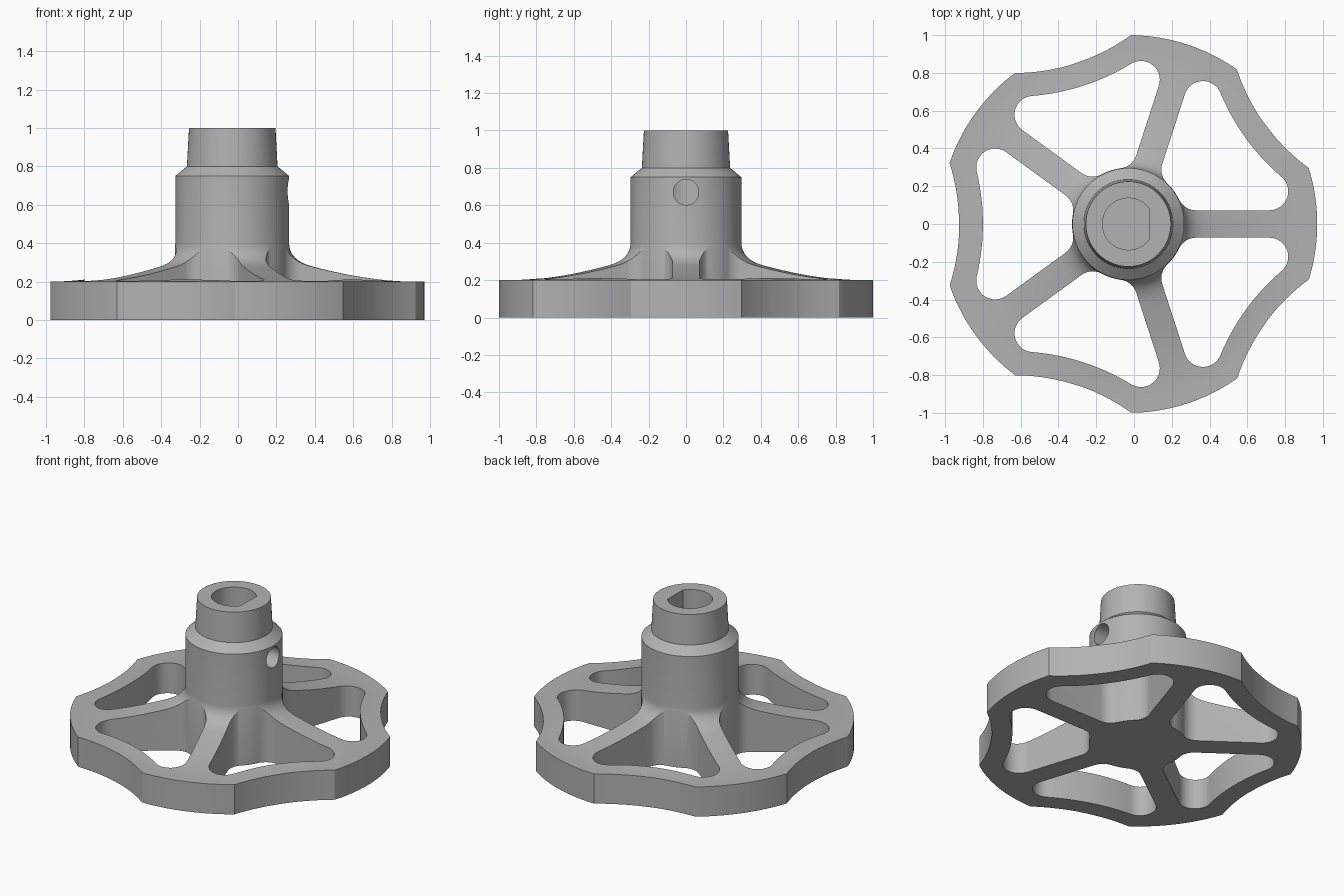
import bpy, bmesh, math
from mathutils import Vector, Matrix

cube = bpy.data.objects.get("Cube")
if cube:
    bpy.data.objects.remove(cube, do_unlink=True)

HUB = Vector((-0.03, 0, 0))
STEP = math.radians(72)

grey = bpy.data.materials.new("cast_grey")
grey.use_nodes = True
grey.diffuse_color = (0.45, 0.45, 0.45, 1)
grey.node_tree.nodes["Principled BSDF"].inputs["Base Color"].default_value = (0.45, 0.45, 0.45, 1)


def make_object(name, bm):
    bmesh.ops.recalc_face_normals(bm, faces=bm.faces)
    mesh = bpy.data.meshes.new(name)
    bm.to_mesh(mesh)
    bm.free()
    mesh.materials.append(grey)
    obj = bpy.data.objects.new(name, mesh)
    bpy.context.collection.objects.link(obj)
    obj.location = HUB
    return obj


def prism(name, points, low, high):
    bm = bmesh.new()
    face = bm.faces.new([bm.verts.new((p[0], p[1], low)) for p in points])
    top = bmesh.ops.extrude_face_region(bm, geom=[face])["geom"]
    verts = [v for v in top if isinstance(v, bmesh.types.BMVert)]
    bmesh.ops.translate(bm, verts=verts, vec=(0, 0, high - low))
    return make_object(name, bm)


def arc(centre, start, end, count):
    """Points on the short arc about centre from start to end."""
    a, b = start - centre, end - centre
    turn = math.atan2(a.x * b.y - a.y * b.x, a.dot(b))
    return [centre + Matrix.Rotation(turn * i / count, 2) @ a for i in range(count + 1)]


def bezier(a, b, c, count):
    return [tuple((1 - t) ** 2 * p + 2 * t * (1 - t) * q + t * t * r for p, q, r in zip(a, b, c))
            for t in (i / count for i in range(count + 1))]


def boolean(target, cutter, operation):
    mod = target.modifiers.new(cutter.name, "BOOLEAN")
    mod.operation, mod.solver, mod.object = operation, "EXACT", cutter
    bpy.context.view_layer.objects.active = target
    bpy.ops.object.modifier_apply(modifier=mod.name)
    bpy.data.objects.remove(cutter, do_unlink=True)


# Turned body: stepped hub flowing down into a dished wheel
profile = [(0, 0), (1.05, 0), (1.05, 0.2)]
profile += bezier((0.95, 0.2), (0.72, 0.2), (0.42, 0.278), 14)
profile += bezier((0.42, 0.278), (0.297, 0.31), (0.296, 0.4), 10)[1:]
profile += [(0.296, 0.75), (0.236, 0.8), (0.225, 1.0), (0, 1.0)]
bm = bmesh.new()
verts = [bm.verts.new((r, 0, z)) for r, z in profile]
edges = [bm.edges.new(pair) for pair in zip(verts, verts[1:])]
bmesh.ops.spin(bm, geom=verts + edges, cent=(0, 0, 0), axis=(0, 0, 1),
               angle=math.tau, steps=120, use_duplicate=False)
bmesh.ops.remove_doubles(bm, verts=bm.verts, dist=0.0001)
wheel = make_object("handwheel", bm)

# Scalloped outer edge: five grips with hollows between them
SCOOP, SCOOP_R = Vector((1.955, 0)), 1.06
half = math.radians(18.8)
tip = Vector((math.cos(half), math.sin(half)))
low_tip = Vector((tip.x, -tip.y))
next_tip = Matrix.Rotation(STEP, 2) @ low_tip
scoop_mid = SCOOP - Vector((SCOOP_R, 0))
lobe = arc(SCOOP, low_tip, scoop_mid, 10) + arc(SCOOP, scoop_mid, tip, 10)[1:]
lobe += arc(Vector((0, 0)), tip, next_tip, 20)[1:-1]
outline = [Matrix.Rotation(STEP * (k + 0.5), 2) @ p for k in range(5) for p in lobe]
boolean(wheel, prism("outline_cutter", outline, -0.1, 1.2), "INTERSECT")

# Windows between the spokes, with filleted corners
SPOKE, FILLET, HUB_R, WALL_R = 0.0725, 0.1, 0.298, 1.185
u = Vector((math.cos(STEP / 2), math.sin(STEP / 2)))
n = Vector((u.y, -u.x))


def corner(pole, radius, side):
    """Fillet centre, its touch point on the arc and on the spoke."""
    s, reach = SPOKE + FILLET, radius + FILLET
    t = u.dot(pole) + side * math.sqrt(reach ** 2 - (s - n.dot(pole)) ** 2)
    c = u * t + n * s
    return c, pole + (c - pole) * (radius / reach), c - n * FILLET


origin = Vector((0, 0))
c1, hub_touch, spoke_in = corner(origin, HUB_R, 1)
c2, wall_touch, spoke_out = corner(SCOOP, WALL_R, -1)
side = arc(origin, Vector((HUB_R, 0)), hub_touch, 6)
side += arc(c1, hub_touch, spoke_in, 10)[1:]
side += arc(c2, spoke_out, wall_touch, 16)
side += arc(SCOOP, wall_touch, SCOOP - Vector((WALL_R, 0)), 10)[1:]
window = side + [Vector((p.x, -p.y)) for p in reversed(side[1:-1])]
for k in range(5):
    turned = [Matrix.Rotation(STEP * (k + 0.5), 2) @ p for p in window]
    boolean(wheel, prism("window_cutter", turned, -0.1, 0.39), "DIFFERENCE")

# D-shaped shaft bore, open at the top
circle = [(math.cos(math.tau * i / 64), math.sin(math.tau * i / 64)) for i in range(64)]
flat = math.acos(0.11 / 0.137)
bore = [(0.137 * math.cos(a), 0.137 * math.sin(a))
        for a in (flat + (math.tau - 2 * flat) * i / 48 for i in range(49))]
boolean(wheel, prism("bore_cutter", bore, 0.35, 1.1), "DIFFERENCE")

# Set screw hole through the hub wall into the flat of the bore
screw = prism("screw_cutter", [(0.068 * x, 0.068 * y) for x, y in circle], 0.05, 0.5)
screw.rotation_euler = (0, math.pi / 2, 0)
screw.location = HUB + Vector((0, 0, 0.67))
bpy.context.view_layer.update()
boolean(wheel, screw, "DIFFERENCE")

# Smooth curves, sharp edges
bpy.ops.object.select_all(action="DESELECT")
wheel.select_set(True)
bpy.context.view_layer.objects.active = wheel
bpy.ops.object.shade_smooth_by_angle(angle=math.radians(25))
